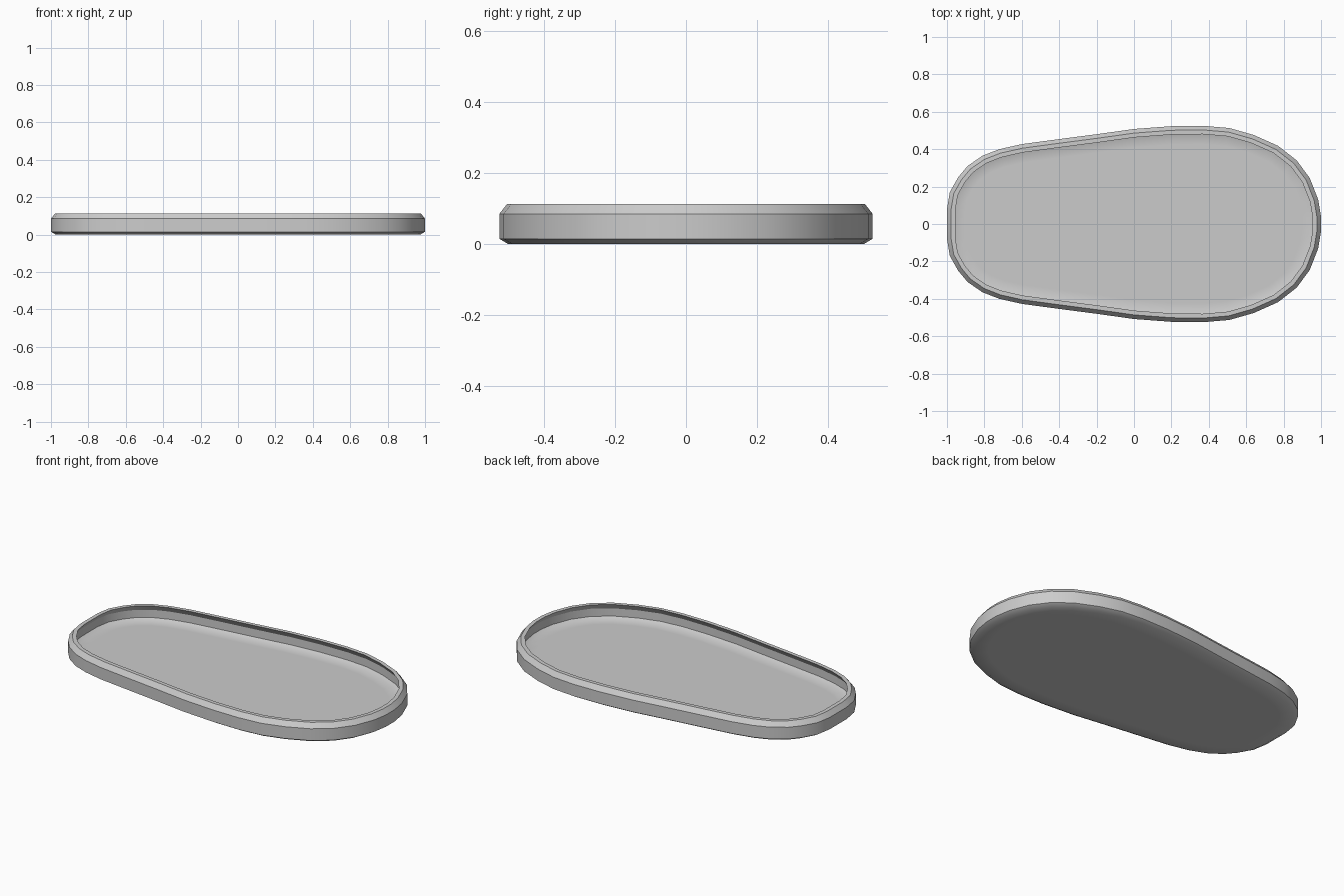
import bpy, bmesh, math
from mathutils import Vector

cube = bpy.data.objects.get("Cube")
if cube:
    bpy.data.objects.remove(cube, do_unlink=True)

# Single plain grey material
grey = bpy.data.materials.new("plain_grey")
grey.use_nodes = True
color = (0.6, 0.6, 0.6, 1)
grey.diffuse_color = color
grey.node_tree.nodes["Principled BSDF"].inputs["Base Color"].default_value = color

# Half of the egg-shaped outline, narrow end to wide end, then mirrored in y
half = [(-1, .08), (-.985, .17), (-.94, .25), (-.89, .31), (-.81, .365),
        (-.72, .4), (-.6, .427), (-.4, .454), (-.2, .48), (0, .508),
        (.2, .523), (.37, .525), (.51, .513), (.64, .476), (.77, .418),
        (.87, .34), (.94, .245), (.985, .13), (1, .04)]
outline = [Vector(p) for p in half] + [Vector((x, -y)) for x, y in reversed(half)]


def offset(points, d):
    """Move a clockwise outline inwards by an even distance."""
    result = []
    n = len(points)
    for i, p in enumerate(points):
        a = (p - points[i - 1]).normalized()
        b = (points[(i + 1) % n] - p).normalized()
        na, nb = Vector((a.y, -a.x)), Vector((b.y, -b.x))
        m = (na + nb).normalized()
        result.append(p + m * (d / m.dot(na)))
    return result


# Wall section as (inset, height): underside, outer wall, rim, undercut, floor
section = [(.1, 0), (.025, 0), (0, .015), (0, .085), (.022, .113),
           (.045, .113), (.023, .08), (.023, .034), (.045, .022), (.1, .022)]

bm = bmesh.new()
rings = [[bm.verts.new((p.x, p.y, z)) for p in offset(outline, d)]
         for d, z in section]
count = len(outline)
for low, high in zip(rings, rings[1:]):
    for i in range(count):
        j = (i + 1) % count
        bm.faces.new((low[i], low[j], high[j], high[i]))
bm.faces.new(rings[0])
bm.faces.new(rings[-1])
bmesh.ops.recalc_face_normals(bm, faces=bm.faces)

mesh = bpy.data.meshes.new("tray")
bm.to_mesh(mesh)
bm.free()
mesh.materials.append(grey)
tray = bpy.data.objects.new("tray", mesh)
bpy.context.collection.objects.link(tray)

# Smooth walls with sharp chamfer edges
bpy.ops.object.select_all(action='DESELECT')
tray.select_set(True)
bpy.context.view_layer.objects.active = tray
bpy.ops.object.shade_smooth_by_angle(angle=math.radians(33))
